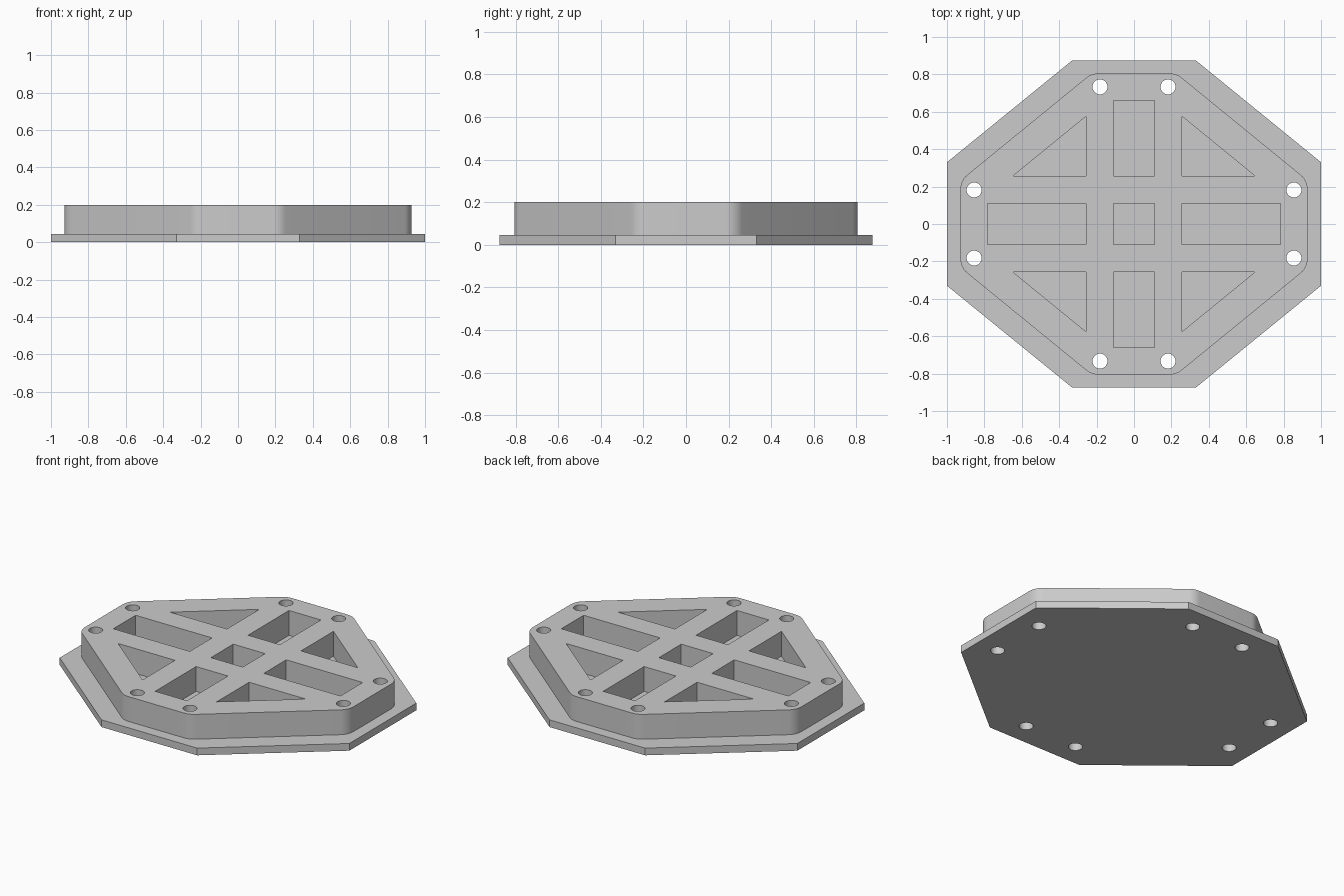
import bpy
import bmesh
from math import cos, sin, tan, pi, radians
from mathutils import Vector

cube = bpy.data.objects.get("Cube")
if cube:
    bpy.data.objects.remove(cube, do_unlink=True)

PLATE_TOP, BOSS_TOP = 0.045, 0.2

# Single grey finish
grey = bpy.data.materials.new("plain_grey")
grey.use_nodes = True
color = (0.6, 0.6, 0.6, 1)
grey.diffuse_color = color
grey.node_tree.nodes["Principled BSDF"].inputs["Base Color"].default_value = color


def octagon(flat_x, long_y, long_x, flat_y):
    """Counter-clockwise octagon mirrored in both axes."""
    quarter = [(long_x, flat_y), (flat_x, long_y)]
    half = quarter + [(-x, y) for x, y in reversed(quarter)]
    return half + [(-x, -y) for x, y in half]


def rounded(points, radius, steps=8):
    """Replace each corner of a convex outline with a tangent arc."""
    result = []
    for i, point in enumerate(points):
        p = Vector(point)
        a = (Vector(points[i - 1]) - p).normalized()
        b = (Vector(points[(i + 1) % len(points)]) - p).normalized()
        half = a.angle(b) / 2
        centre = p + (a + b).normalized() * radius / sin(half)
        start = p + a * radius / tan(half) - centre
        side = Vector((-start.y, start.x))
        turn = pi - 2 * half
        for k in range(steps + 1):
            t = turn * k / steps
            result.append(centre + start * cos(t) + side * sin(t))
    return result


def add_prism(bm, outline, z0, z1):
    face = bm.faces.new([bm.verts.new((x, y, z0)) for x, y in outline])
    top = bmesh.ops.extrude_face_region(bm, geom=[face])["geom"]
    verts = [v for v in top if isinstance(v, bmesh.types.BMVert)]
    bmesh.ops.translate(bm, verts=verts, vec=(0, 0, z1 - z0))


def prisms(name, outlines, z0, z1):
    bm = bmesh.new()
    for outline in outlines:
        add_prism(bm, outline, z0, z1)
    bmesh.ops.recalc_face_normals(bm, faces=bm.faces)
    mesh = bpy.data.meshes.new(name)
    bm.to_mesh(mesh)
    bm.free()
    mesh.materials.append(grey)
    obj = bpy.data.objects.new(name, mesh)
    bpy.context.collection.objects.link(obj)
    return obj


def rectangle(x0, x1, y0, y1):
    return [(x0, y0), (x1, y0), (x1, y1), (x0, y1)]


def circle(cx, cy, r, n=32):
    return [(cx + r * cos(2 * pi * i / n), cy + r * sin(2 * pi * i / n)) for i in range(n)]


# Flange plate and raised body
plate = prisms("base_plate", [octagon(0.33, 0.875, 1, 0.33)], 0, PLATE_TOP)
body = prisms("raised_body", [rounded(octagon(0.227, 0.805, 0.928, 0.233), 0.1)],
              PLATE_TOP, BOSS_TOP)

# Pockets: a cross of rectangles and four corner triangles
rib, inner = 0.11, 0.256
pockets = [rectangle(-rib, rib, -rib, rib)]
for s in (-1, 1):
    pockets.append(rectangle(*sorted((s * inner, s * 0.784)), -rib, rib))
    pockets.append(rectangle(-rib, rib, *sorted((s * inner, s * 0.66))))
    for t in (-1, 1):
        pockets.append([(s * inner, t * inner), (s * 0.648, t * inner), (s * inner, t * 0.576)])

# Bolt holes near every corner
holes = [circle(s * x, t * y, 0.04) for x, y in ((0.182, 0.733), (0.855, 0.182))
         for s in (-1, 1) for t in (-1, 1)]

pocket_cutter = prisms("pocket_cutter", pockets, -0.1, 0.3)
hole_cutter = prisms("hole_cutter", holes, -0.1, 0.3)

for obj, cutters in ((plate, [hole_cutter]), (body, [pocket_cutter, hole_cutter])):
    bpy.ops.object.select_all(action="DESELECT")
    obj.select_set(True)
    bpy.context.view_layer.objects.active = obj
    for cutter in cutters:
        mod = obj.modifiers.new("cut", "BOOLEAN")
        mod.operation, mod.solver, mod.object = "DIFFERENCE", "EXACT", cutter
        bpy.ops.object.modifier_apply(modifier=mod.name)
    bpy.ops.object.shade_smooth_by_angle(angle=radians(30))

for cutter in (pocket_cutter, hole_cutter):
    bpy.data.objects.remove(cutter, do_unlink=True)
